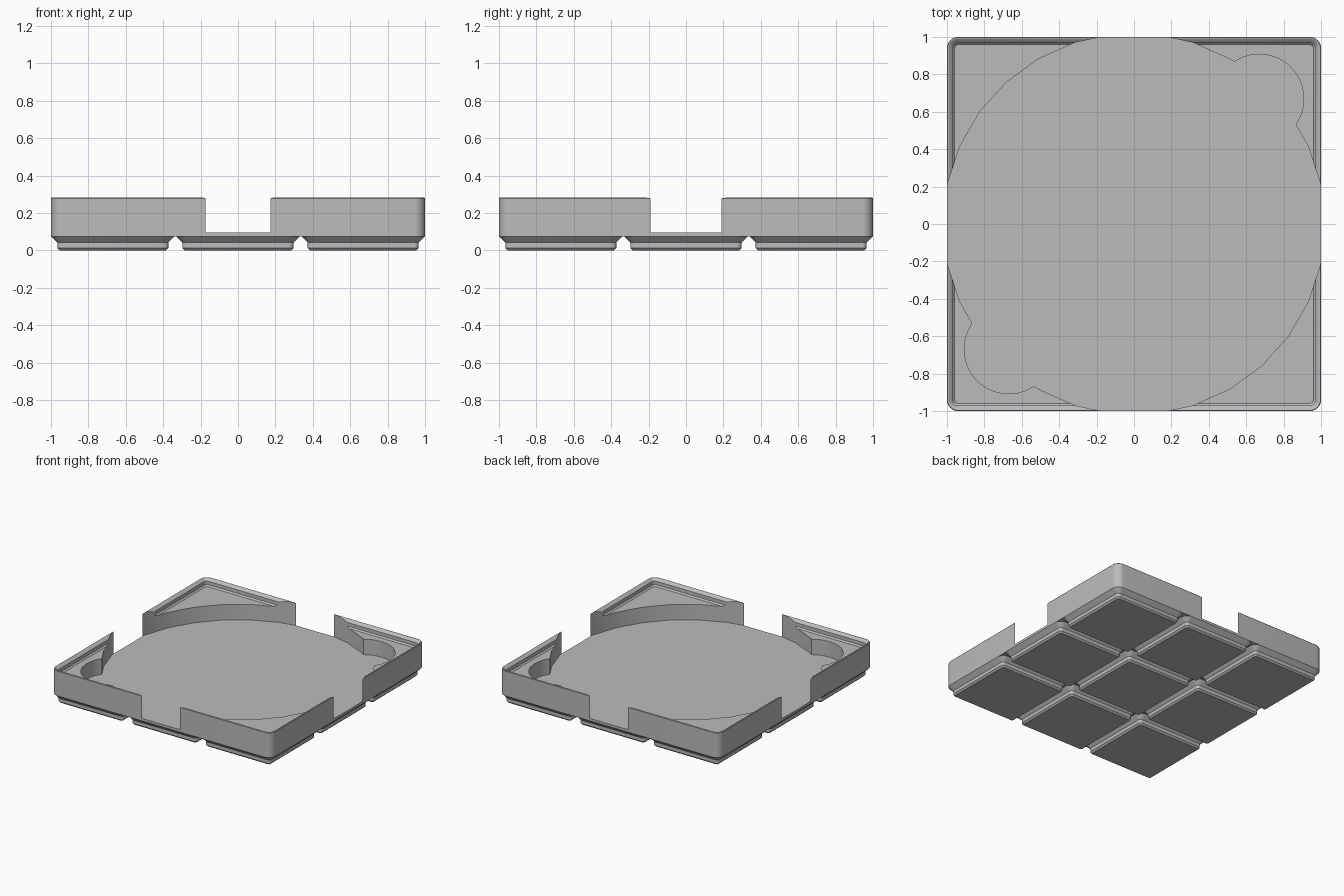
import bpy, bmesh, math

cube = bpy.data.objects.get("Cube")
if cube:
    bpy.data.objects.remove(cube)

MM = 2 / 125.5      # millimetres to model units
PITCH = 42 * MM

grey = bpy.data.materials.new("plain grey")
grey.use_nodes = True
grey.diffuse_color = (0.5, 0.5, 0.5, 1)
grey.node_tree.nodes["Principled BSDF"].inputs["Base Color"].default_value = (0.5, 0.5, 0.5, 1)


def rounded_square(half, radius, steps=8):
    """Outline of a square with rounded corners, counter-clockwise."""
    points = []
    for quarter in range(4):
        middle = math.radians(45 + 90 * quarter)
        cx = math.copysign(half - radius, math.cos(middle))
        cy = math.copysign(half - radius, math.sin(middle))
        for i in range(steps + 1):
            a = math.radians(90 * quarter + 90 * i / steps)
            points.append((cx + radius * math.cos(a), cy + radius * math.sin(a)))
    return points


def loft(name, half, corner, profile, centre=(0, 0), cap_end=True):
    """Stack rounded squares along a profile of (inset, height) in millimetres."""
    bm = bmesh.new()
    rings = []
    for inset, z in profile:
        outline = rounded_square((half - inset) * MM, max(corner - inset, 0.1) * MM)
        rings.append([bm.verts.new((x + centre[0], y + centre[1], z * MM)) for x, y in outline])
    for low, high in zip(rings, rings[1:]):
        for i in range(len(low)):
            j = (i + 1) % len(low)
            bm.faces.new((low[i], low[j], high[j], high[i]))
    bm.faces.new(rings[0][::-1])
    if cap_end:
        bm.faces.new(rings[-1])
    mesh = bpy.data.meshes.new(name)
    bm.to_mesh(mesh)
    bm.free()
    mesh.materials.append(grey)
    obj = bpy.data.objects.new(name, mesh)
    bpy.context.collection.objects.link(obj)
    return obj


def select(obj):
    bpy.ops.object.select_all(action="DESELECT")
    obj.select_set(True)
    bpy.context.view_layer.objects.active = obj


def cut_cylinder(target, radius, x, y, turn=0):
    """Cut a 30-sided pocket down to the tray floor."""
    floor, top = 6 * MM, 30 * MM
    bpy.ops.mesh.primitive_cylinder_add(vertices=30, radius=radius * MM, depth=top - floor,
                                        location=(x, y, (top + floor) / 2),
                                        rotation=(0, 0, math.radians(turn)))
    cutter = bpy.context.object
    cutter.hide_render = True
    cutter.data.materials.append(grey)
    select(target)
    mod = target.modifiers.new("pocket", "BOOLEAN")
    mod.operation, mod.solver, mod.object = "DIFFERENCE", "EXACT", cutter
    bpy.ops.object.modifier_apply(modifier=mod.name)
    bpy.data.objects.remove(cutter)


# Tray body: outer wall, stepped stacking lip, raised corner floor
body = loft("tray_body", 62.75, 3.75,
            [(0, 4.75), (0, 17.5), (0.2, 17.75), (0.5, 17.75), (0.75, 17.6),
             (1.9, 16.5), (1.9, 14.7), (2.6, 14)])

# Large round pocket and two finger notches on one diagonal.
# The cylinder starts a vertex on +y, so a quarter turn puts one on +x.
cut_cylinder(body, 64, 0, 0, turn=90)
for side in (-1, 1):
    cut_cylinder(body, 15, side * 0.669, side * 0.669, turn=45)

# Nine stepped feet
feet = []
for row in (-1, 0, 1):
    for col in (-1, 0, 1):
        feet.append(loft("foot", 20.75, 3.75,
                         [(2.95, 0), (2.15, 0.8), (2.15, 2.6), (0, 4.75)],
                         centre=(col * PITCH, row * PITCH), cap_end=False))

for obj in [body] + feet:
    select(obj)
    bpy.ops.object.shade_smooth_by_angle(angle=math.radians(13))
